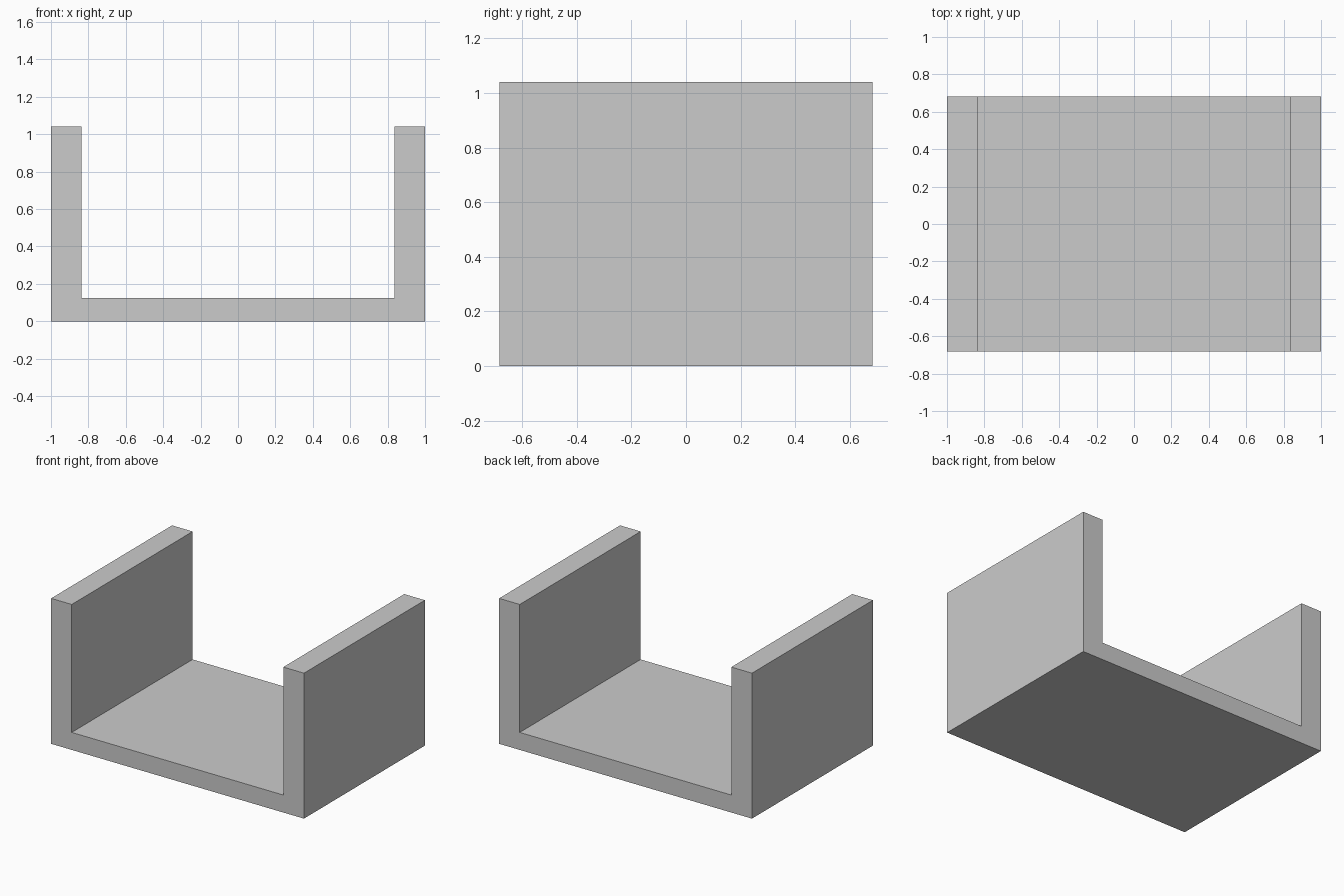
import bpy, bmesh

if "Cube" in bpy.data.objects:
    bpy.data.objects.remove(bpy.data.objects["Cube"])

HALF_W, HALF_D, HEIGHT = 1.0, 0.683, 1.04
INNER, FLOOR = 0.837, 0.125

# U-shaped front profile, mirrored about x = 0
right = [(HALF_W, 0), (HALF_W, HEIGHT), (INNER, HEIGHT), (INNER, FLOOR)]
profile = right + [(-x, z) for x, z in reversed(right)]

# Channel: profile extruded from front to back
bm = bmesh.new()
face = bm.faces.new([bm.verts.new((x, -HALF_D, z)) for x, z in profile])
extruded = bmesh.ops.extrude_face_region(bm, geom=[face], use_keep_orig=True)
back = [v for v in extruded["geom"] if isinstance(v, bmesh.types.BMVert)]
bmesh.ops.translate(bm, verts=back, vec=(0, 2 * HALF_D, 0))
bmesh.ops.recalc_face_normals(bm, faces=bm.faces)

mesh = bpy.data.meshes.new("u_channel")
bm.to_mesh(mesh)
bm.free()
bpy.context.collection.objects.link(bpy.data.objects.new("u_channel", mesh))
